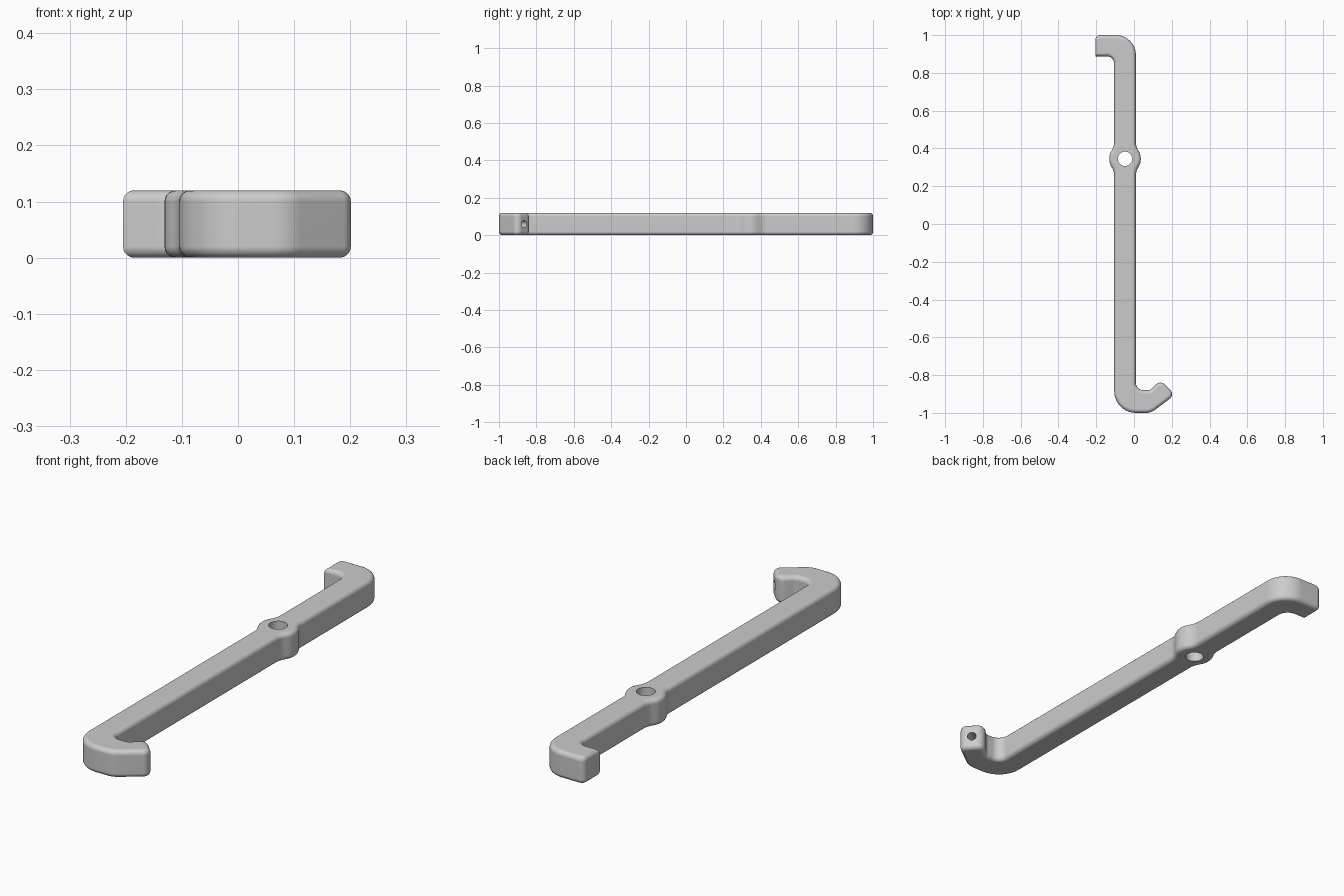
import bpy, bmesh, math
from mathutils import Vector, Matrix

cube = bpy.data.objects.get("Cube")
if cube:
    bpy.data.objects.remove(cube, do_unlink=True)

HEIGHT, ROUND = 0.12, 0.02
LEFT, RIGHT = -0.105, 0.01
MID = (LEFT + RIGHT) / 2
BOSS_Y = 0.345

grey = bpy.data.materials.new("plain grey")
grey.use_nodes = True
colour = (0.6, 0.6, 0.6, 1)
grey.diffuse_color = colour
grey.node_tree.nodes["Principled BSDF"].inputs["Base Color"].default_value = colour


def fillet(corners):
    """Replace each (x, y, radius) corner by an arc tangent to both sides."""
    points = []
    for i, (x, y, r) in enumerate(corners):
        p = Vector((x, y))
        if r == 0:
            points.append(p)
            continue
        a = (Vector(corners[i - 1][:2]) - p).normalized()
        b = (Vector(corners[(i + 1) % len(corners)][:2]) - p).normalized()
        half = a.angle(b) / 2
        centre = p + (a + b).normalized() * (r / math.sin(half))
        start = p + a * (r / math.tan(half)) - centre
        turn = math.pi - 2 * half
        if a.x * b.y - a.y * b.x > 0:
            turn = -turn
        steps = max(4, math.ceil(abs(turn) / math.radians(9)))
        for k in range(steps + 1):
            points.append(centre + Matrix.Rotation(turn * k / steps, 2) @ start)
    return points


def boss(side):
    """Bulge around the pivot hole on one side of the bar, bottom to top."""
    edge = RIGHT if side > 0 else LEFT
    return [(edge, BOSS_Y - 0.0645, 0.078),
            (MID + side * 0.099, BOSS_Y, 0.082),
            (edge, BOSS_Y + 0.0645, 0.078)]


# Outline of the bar with a rounded hook at the front and a square one at the back
outline = [(LEFT, -1, 0.115), (0.09, -1, 0.08), (0.216, -0.905, 0.03),
           (0.14, -0.825, 0.035), (0.085, -0.88, 0.03), (RIGHT, -0.88, 0.04)]
outline += boss(1)
outline += [(RIGHT, 1, 0.105), (-0.205, 1, 0.025),
            (-0.205, 0.888, 0), (LEFT, 0.888, 0.04)]
outline += boss(-1)[::-1]

bm = bmesh.new()
base = bm.faces.new([bm.verts.new((p.x, p.y, 0)) for p in fillet(outline)])
top = bmesh.ops.extrude_face_region(bm, geom=[base])
bmesh.ops.translate(bm, vec=(0, 0, HEIGHT),
                    verts=[v for v in top["geom"] if isinstance(v, bmesh.types.BMVert)])
bmesh.ops.recalc_face_normals(bm, faces=bm.faces)

# Round the top and bottom rims
rims = [e for e in bm.edges if abs(e.verts[0].co.z - e.verts[1].co.z) < 1e-5]
bmesh.ops.bevel(bm, geom=rims, offset=ROUND, segments=5, profile=0.5,
                affect='EDGES', clamp_overlap=False)
mesh = bpy.data.meshes.new("hooked_bar")
bm.to_mesh(mesh)
bm.free()
mesh.materials.append(grey)
bar = bpy.data.objects.new("hooked_bar", mesh)
bpy.context.collection.objects.link(bar)


def drill(name, radius, depth, location, direction):
    """Cut a round hole and remove the cutter."""
    bpy.ops.mesh.primitive_cylinder_add(vertices=40, radius=radius, depth=depth,
                                        location=location)
    cutter = bpy.context.object
    cutter.name = name
    cutter.hide_render = True
    cutter.rotation_euler = Vector(direction).to_track_quat('Z', 'Y').to_euler()
    cutter.data.materials.append(grey)
    bpy.ops.object.select_all(action='DESELECT')
    bar.select_set(True)
    bpy.context.view_layer.objects.active = bar
    cut = bar.modifiers.new(name, 'BOOLEAN')
    cut.operation, cut.solver, cut.object = 'DIFFERENCE', 'EXACT', cutter
    bpy.ops.object.modifier_apply(modifier=cut.name)
    bpy.data.objects.remove(cutter, do_unlink=True)


# Pivot hole through the boss, small blind hole in the hook tip
drill("pivot_hole", 0.038, 0.4, (MID, BOSS_Y, HEIGHT / 2), (0, 0, 1))
drill("tip_hole", 0.019, 0.14, (0.176, -0.868, HEIGHT / 2), (0.08, 0.076, 0))

bpy.ops.object.shade_smooth_by_angle(angle=math.radians(30))
normals = bar.modifiers.new("flat_caps", 'WEIGHTED_NORMAL')
normals.keep_sharp = True
